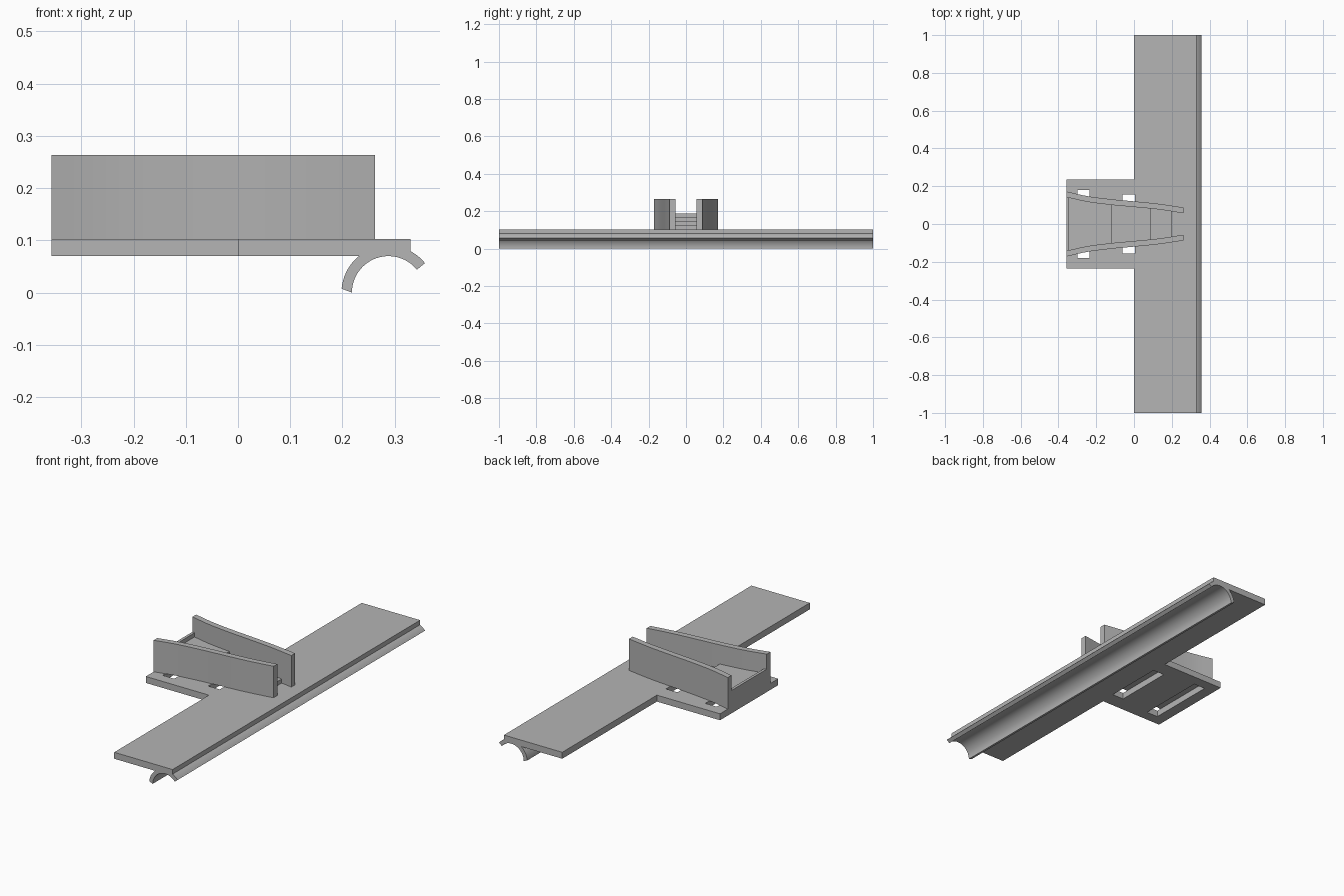
import bpy, bmesh, math
from mathutils import Vector

cube = bpy.data.objects.get("Cube")
if cube:
    bpy.data.objects.remove(cube, do_unlink=True)

grey = bpy.data.materials.new("mid_grey")
grey.use_nodes = True
colour = (0.46, 0.46, 0.46, 1)
grey.diffuse_color = colour
grey.node_tree.nodes["Principled BSDF"].inputs["Base Color"].default_value = colour


def prism(name, outline, axis, low, high):
    """Extrude a flat outline along y (outline in x, z) or z (outline in x, y)."""
    bm = bmesh.new()
    place = (lambda a, b: (a, low, b)) if axis == "y" else (lambda a, b: (a, b, low))
    face = bm.faces.new([bm.verts.new(place(a, b)) for a, b in outline])
    grown = bmesh.ops.extrude_face_region(bm, geom=[face])["geom"]
    move = Vector((0, high - low, 0)) if axis == "y" else Vector((0, 0, high - low))
    bmesh.ops.translate(bm, vec=move, verts=[v for v in grown if isinstance(v, bmesh.types.BMVert)])
    bmesh.ops.recalc_face_normals(bm, faces=bm.faces)
    mesh = bpy.data.meshes.new(name)
    bm.to_mesh(mesh)
    bm.free()
    mesh.materials.append(grey)
    obj = bpy.data.objects.new(name, mesh)
    bpy.context.collection.objects.link(obj)
    return obj


def smooth(obj):
    bpy.ops.object.select_all(action="DESELECT")
    obj.select_set(True)
    bpy.context.view_layer.objects.active = obj
    bpy.ops.object.shade_smooth_by_angle(angle=math.radians(30))


def rectangle(x0, x1, y):
    return [(x0, -y), (x1, -y), (x1, y), (x0, y)]


# T-shaped base: long rail plate with a tab
BASE, TOP, BACK, TAB = 0.07, 0.103, -0.357, 0.235
base = prism("base_plate", [(0, -1), (0.33, -1), (0.33, 1), (0, 1),
                            (0, TAB), (BACK, TAB), (BACK, -TAB), (0, -TAB)], "z", BASE, TOP)

# Strap slots running across under the tab
for x0, x1, y in ((-0.30, -0.235, 0.18), (-0.06, 0.005, 0.155)):
    cutter = prism("slot_cutter", rectangle(x0, x1, y), "z", 0.04, 0.15)
    cutter.hide_render = True
    cut = base.modifiers.new("slot", "BOOLEAN")
    cut.operation, cut.solver, cut.object = "DIFFERENCE", "EXACT", cutter
    bpy.context.view_layer.objects.active = base
    bpy.ops.object.modifier_apply(modifier=cut.name)
    bpy.data.objects.remove(cutter, do_unlink=True)

# Curved clip along the rail's underside
CX, INNER, OUTER, STEPS = 0.288, 0.07, 0.09, 28


def arc(radius, start, end):
    angles = [math.radians(start + (end - start) * i / STEPS) for i in range(STEPS + 1)]
    return [(CX + radius * math.cos(a), radius * math.sin(a)) for a in angles]


smooth(prism("curved_clip", arc(INNER, 180, 39) + arc(OUTER, 39, 175), "y", -1, 1))

# Tapering side walls
stations = [(BACK, 0.172), (-0.25, 0.148), (-0.12, 0.131), (0, 0.12),
            (0.13, 0.107), (0.262, 0.087)]


def wall_y(x):
    """Outer wall position, blended smoothly through the stations."""
    for i in range(len(stations) - 1):
        (xa, ya), (xb, yb) = stations[i], stations[i + 1]
        if x <= xb + 1e-6:
            before, after = stations[max(i - 1, 0)], stations[min(i + 2, len(stations) - 1)]
            ma = (yb - before[1]) / (xb - before[0]) * (xb - xa)
            mb = (after[1] - ya) / (after[0] - xa) * (xb - xa)
            t = (x - xa) / (xb - xa)
            return (ya * (2 * t**3 - 3 * t**2 + 1) + ma * (t**3 - 2 * t**2 + t)
                    + yb * (3 * t**2 - 2 * t**3) + mb * (t**3 - t**2))


THICK = 0.03
xs = [BACK + (0.262 - BACK) * i / 20 for i in range(21)]
for name, side in (("back_wall", 1), ("front_wall", -1)):
    outer = [(x, side * wall_y(x)) for x in xs]
    inner = [(x, side * (wall_y(x) - THICK)) for x in reversed(xs)]
    smooth(prism(name, outer + inner, "z", TOP, 0.264))

# Stepped floor between the walls, with a lip at the tab end
floor_steps = [("end_lip", BACK, -0.343, 0.187), ("upper_step", -0.343, -0.12, 0.166),
               ("middle_step", -0.12, 0.09, 0.145), ("lower_step", 0.09, 0.2, 0.124)]
for name, x0, x1, height in floor_steps:
    span = [x0 + (x1 - x0) * i / 6 for i in range(7)]
    edge = [(x, wall_y(x) - THICK + 0.003) for x in span]
    prism(name, edge + [(x, -y) for x, y in reversed(edge)], "z", TOP, height)
